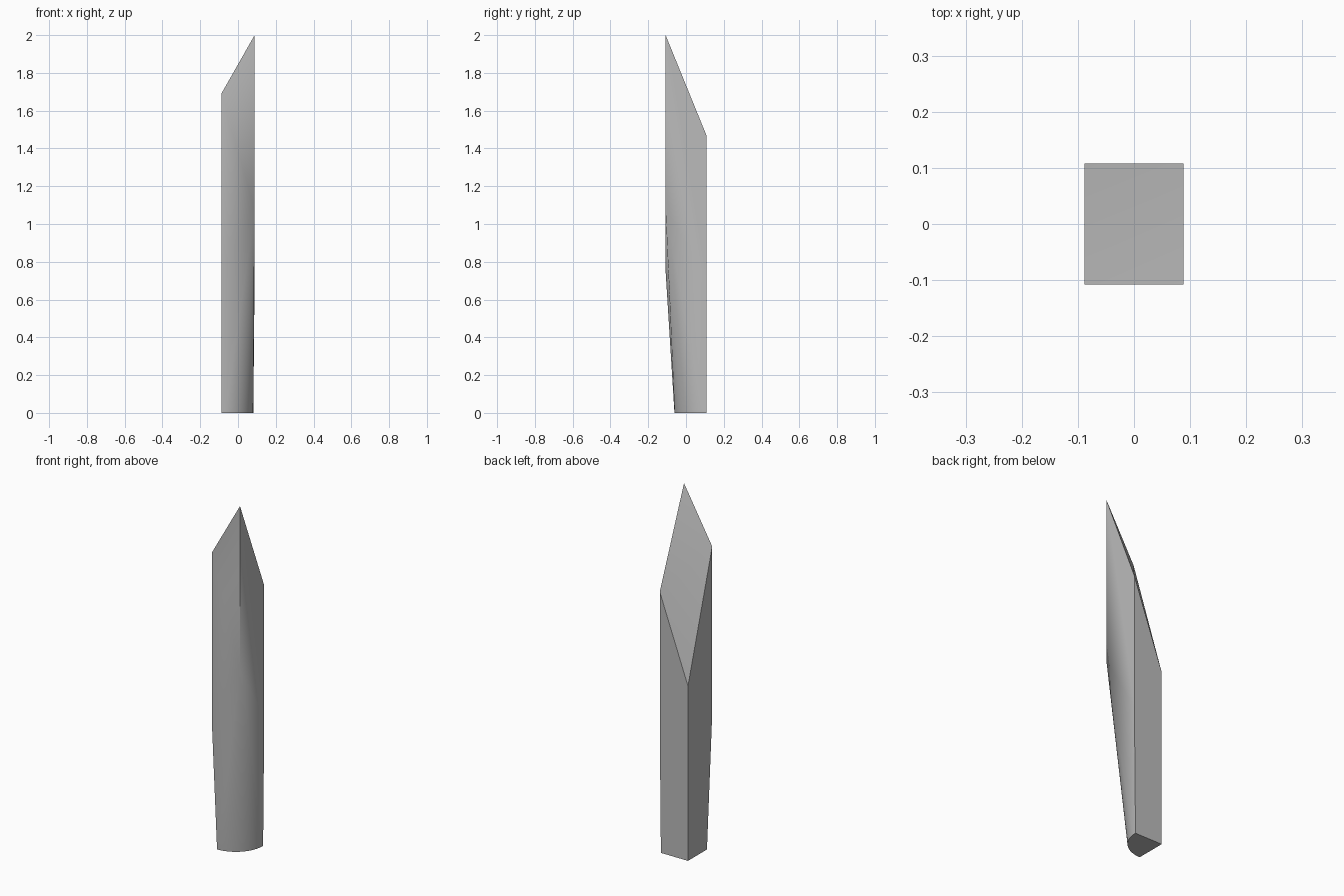
import bpy
import bmesh
from math import cos, sin, pi

cube = bpy.data.objects.get("Cube")
if cube:
    bpy.data.objects.remove(cube, do_unlink=True)

X, Y = 0.088, 0.108      # half width and half depth of the shaft
RADIUS = 0.169           # rounded foot, centred on the back right corner
STEPS = 12

stone = bpy.data.materials.new("mid grey")
stone.use_nodes = True
grey = (0.5, 0.5, 0.5, 1)
stone.diffuse_color = grey
stone.node_tree.nodes["Principled BSDF"].inputs["Base Color"].default_value = grey

bm = bmesh.new()


def vert(x, y, z):
    return bm.verts.new((x, y, z))


# Slanted tip corners
tip_peak = vert(X, -Y, 2)
tip_side = vert(-X, -Y, 1.69)
tip_back = vert(X, Y, 1.47)
tip_low = vert(-X, Y, 0.985)

# Where the square shaft turns into the rounded foot
fan_top = vert(X, -Y, 1.08)
fan_side = vert(-X, -Y, 0.75)
fan_back = vert(X, Y, 0.72)

# Quarter-circle foot
foot_corner = vert(-X, Y, 0)
arc = []
for i in range(STEPS + 1):
    a = -pi / 2 + pi / 2 * i / STEPS
    arc.append(vert(-X + RADIUS * cos(a), Y + RADIUS * sin(a), 0))

# Tip, split along its ridge
bm.faces.new((tip_peak, tip_back, tip_side))
bm.faces.new((tip_back, tip_low, tip_side))

# Flat walls
bm.faces.new((tip_side, fan_side, fan_top, tip_peak))
bm.faces.new((tip_peak, fan_top, fan_back, tip_back))
bm.faces.new((tip_back, fan_back, arc[-1], foot_corner, tip_low))
bm.faces.new((tip_low, foot_corner, arc[0], fan_side, tip_side))

# Fan from the front corner down to the rounded foot
bm.faces.new((fan_top, fan_side, arc[0]))
for a, b in zip(arc, arc[1:]):
    bm.faces.new((fan_top, a, b))
bm.faces.new((fan_top, arc[-1], fan_back))

# Underside
bm.faces.new([foot_corner] + arc[::-1])
bmesh.ops.recalc_face_normals(bm, faces=bm.faces[:])

mesh = bpy.data.meshes.new("shard")
bm.to_mesh(mesh)
bm.free()
mesh.materials.append(stone)
shard = bpy.data.objects.new("shard", mesh)
bpy.context.collection.objects.link(shard)

bpy.ops.object.select_all(action="DESELECT")
shard.select_set(True)
bpy.context.view_layer.objects.active = shard
bpy.ops.object.shade_smooth_by_angle(angle=pi / 6)
